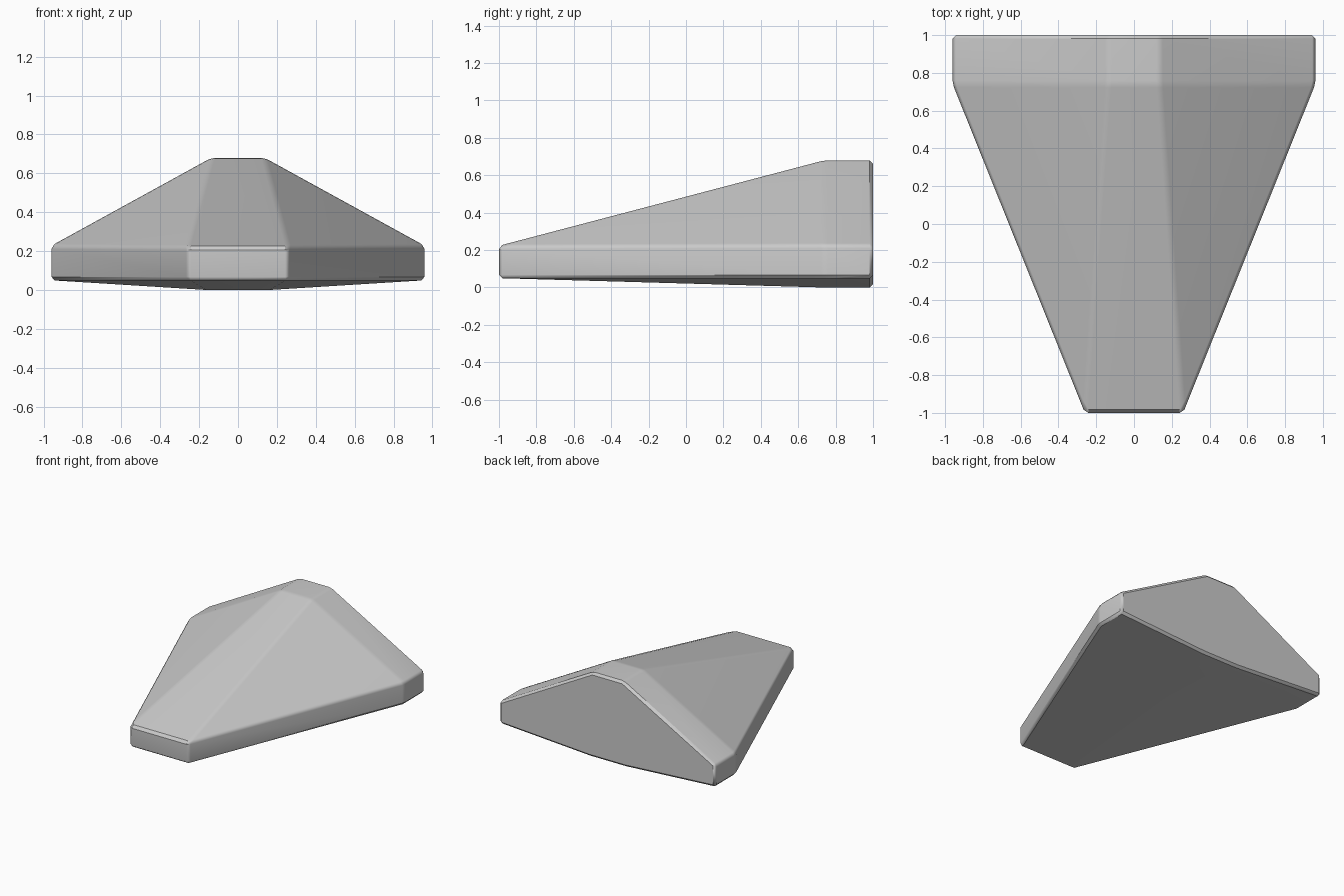
import bpy, bmesh, math

if "Cube" in bpy.data.objects:
    bpy.data.objects.remove(bpy.data.objects["Cube"])

# Wedge hull: convex shape from mirrored corner points
half = [(0.26, -1, 0.05), (0.26, -1, 0.223)]                  # blunt nose
for y in (0.74, 1.0):                                         # tail block
    half += [(0.96, y, 0.05), (0.96, y, 0.228), (0.137, y, 0.68), (0.16, y, 0.0)]

bm = bmesh.new()
for x, y, z in half:
    for s in (1, -1):
        bm.verts.new((s * x, y, z))
bmesh.ops.convex_hull(bm, input=bm.verts[:])
bmesh.ops.dissolve_limit(bm, angle_limit=math.radians(0.5),
                         verts=bm.verts[:], edges=bm.edges[:])

# Narrow chamfer along the edges
edges = [e for e in bm.edges if e.calc_face_angle(0) > math.radians(8)]
bmesh.ops.bevel(bm, geom=edges, offset=0.018, offset_type='OFFSET',
                segments=1, affect='EDGES', clamp_overlap=True)
bmesh.ops.recalc_face_normals(bm, faces=bm.faces[:])

mesh = bpy.data.meshes.new("wedge_hull")
bm.to_mesh(mesh)
bm.free()
hull = bpy.data.objects.new("wedge_hull", mesh)
bpy.context.collection.objects.link(hull)
bpy.context.view_layer.objects.active = hull
hull.select_set(True)
bpy.ops.object.shade_smooth_by_angle(angle=math.radians(35))

# Keep the broad faces flat so only chamfers blend
mod = hull.modifiers.new("face_weight", 'WEIGHTED_NORMAL')
mod.keep_sharp = True
